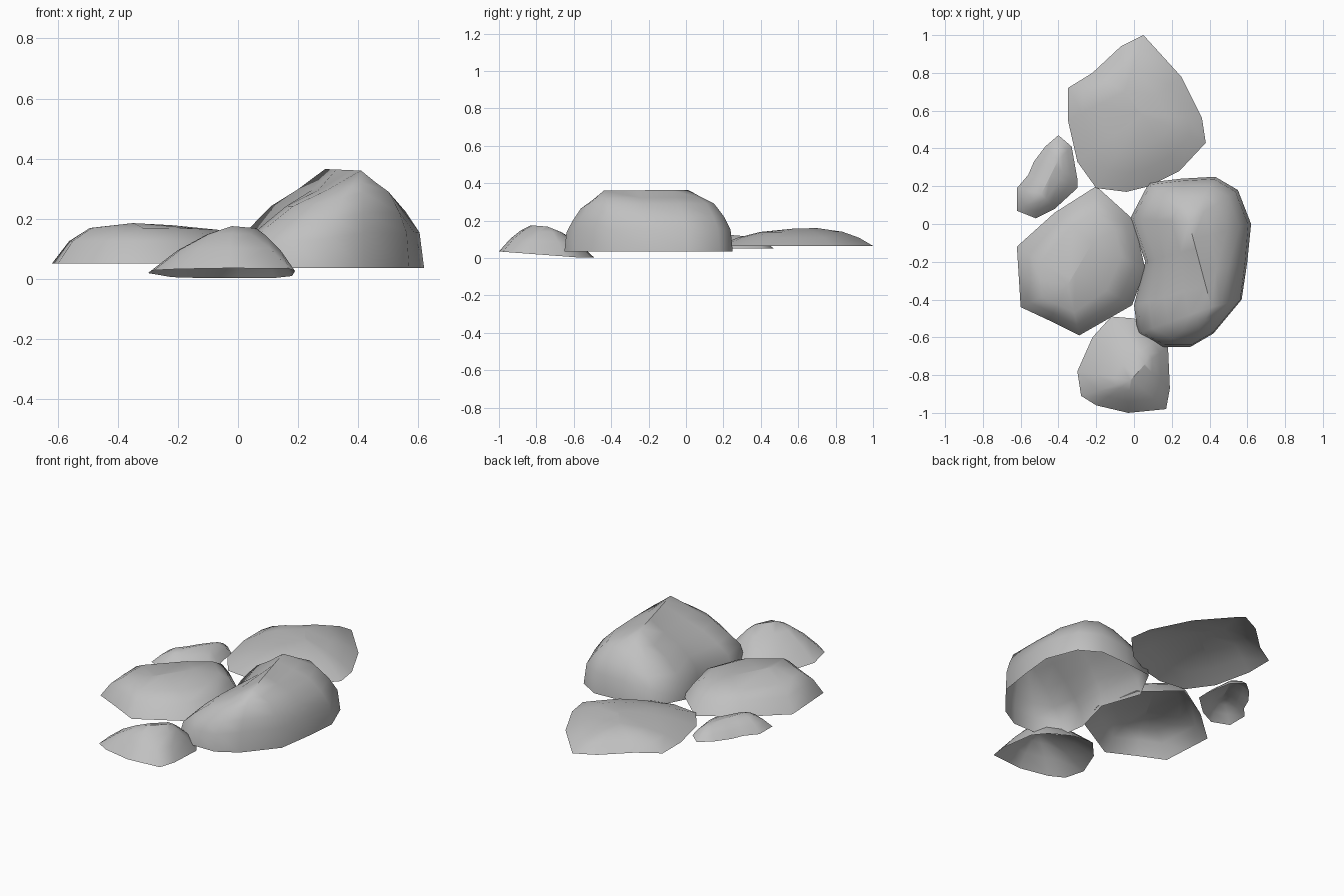
import bpy
import bmesh
from mathutils import Vector

if "Cube" in bpy.data.objects:
    bpy.data.objects.remove(bpy.data.objects["Cube"])

stone = bpy.data.materials.new("stone_grey")
stone.use_nodes = True
GREY = (0.53, 0.53, 0.53, 1)
stone.diffuse_color = GREY
stone.node_tree.nodes["Principled BSDF"].inputs["Base Color"].default_value = GREY


def on_ridge(p, a, b):
    """Closest point to p on the ridge line a-b, seen from above."""
    d = (b - a).xy
    f = (p.xy - a.xy).dot(d) / d.length_squared
    return a.lerp(b, min(max(f, 0), 1))


def rock(name, outline, rim, ridge, profile, slump=0):
    """Open shell lofted from a rim outline up to a ridge line.
    profile holds (fraction inward, fraction of height) for each ring;
    slump flattens the slope that faces -x."""
    bm = bmesh.new()
    a, b = map(Vector, ridge)
    base = [Vector((x, y, rim(y))) for x, y in outline]
    rings = []
    for inward, up in [(0, 0)] + profile + [(1, 1)]:
        ring = []
        for p in base:
            top = on_ridge(p, a, b)
            facing = max(0, -(p.xy - top.xy).normalized().x)
            q = p.lerp(top, inward)
            q.z = p.z + (top.z - p.z) * up * (1 - slump * facing * (1 - inward))
            ring.append(bm.verts.new(q))
        rings.append(ring)
    n = len(base)
    for low, high in zip(rings, rings[1:]):
        for i in range(n):
            j = (i + 1) % n
            bm.faces.new((low[i], low[j], high[j], high[i]))
    bmesh.ops.remove_doubles(bm, verts=bm.verts, dist=0.002)
    bmesh.ops.recalc_face_normals(bm, faces=bm.faces)
    if sum(f.normal.z for f in bm.faces) < 0:
        bmesh.ops.reverse_faces(bm, faces=bm.faces)
    for f in bm.faces:
        f.smooth = True
    mesh = bpy.data.meshes.new(name)
    bm.to_mesh(mesh)
    bm.free()
    mesh.materials.append(stone)
    obj = bpy.data.objects.new(name, mesh)
    bpy.context.collection.objects.link(obj)


# Tall boulder with a long crest
rock("tall_boulder",
     [(-.02, .03), (.08, .22), (.25, .24), (.43, .25), (.55, .18), (.62, 0), (.6, -.2),
      (.57, -.4), (.42, -.58), (.3, -.65), (.15, -.65), (.02, -.58), (0, -.43), (.06, -.2)],
     lambda y: .035, [(.29, .01, .365), (.41, -.44, .36)],
     [(.05, .36), (.2, .57), (.42, .78), (.7, .88)], slump=.34)

# Broad flat-topped boulder
rock("broad_boulder",
     [(-.2, .2), (-.42, .06), (-.62, -.12), (-.61, -.28), (-.6, -.44), (-.45, -.51),
      (-.29, -.59), (-.01, -.43), (.06, -.24), (0, .02)],
     lambda y: .05, [(-.35, -.32, .185), (-.22, -.1, .178)],
     [(.2, .56), (.45, .88)])

# Front stone with a tilted rim
rock("front_stone",
     [(-.3, -.78), (-.28, -.91), (-.2, -.96), (-.03, -1), (.17, -.98), (.19, -.87),
      (.18, -.65), (.12, -.56), (0, -.5), (-.12, -.49), (-.22, -.6)],
     lambda y: max(.002, -.04 - .075 * y), [(-.02, -.83, .175), (.06, -.74, .168)],
     [(.35, .48), (.7, .82)])

# Low slab at the back
rock("back_slab",
     [(.05, 1), (-.07, .94), (-.22, .8), (-.35, .72), (-.35, .55), (-.3, .33), (-.2, .19),
      (-.04, .17), (.08, .2), (.24, .28), (.38, .43), (.36, .56), (.25, .78)],
     lambda y: .065, [(-.05, .7, .16), (.04, .58, .158)],
     [(.25, .46), (.55, .8)])

# Small pebble beside the slab
rock("small_pebble",
     [(-.4, .47), (-.47, .41), (-.53, .33), (-.56, .26), (-.62, .19), (-.62, .07),
      (-.52, .03), (-.42, .08), (-.3, .19), (-.3, .24), (-.33, .41)],
     lambda y: .05, [(-.49, .16, .13), (-.4, .34, .115)],
     [(.3, .5), (.65, .86)])
